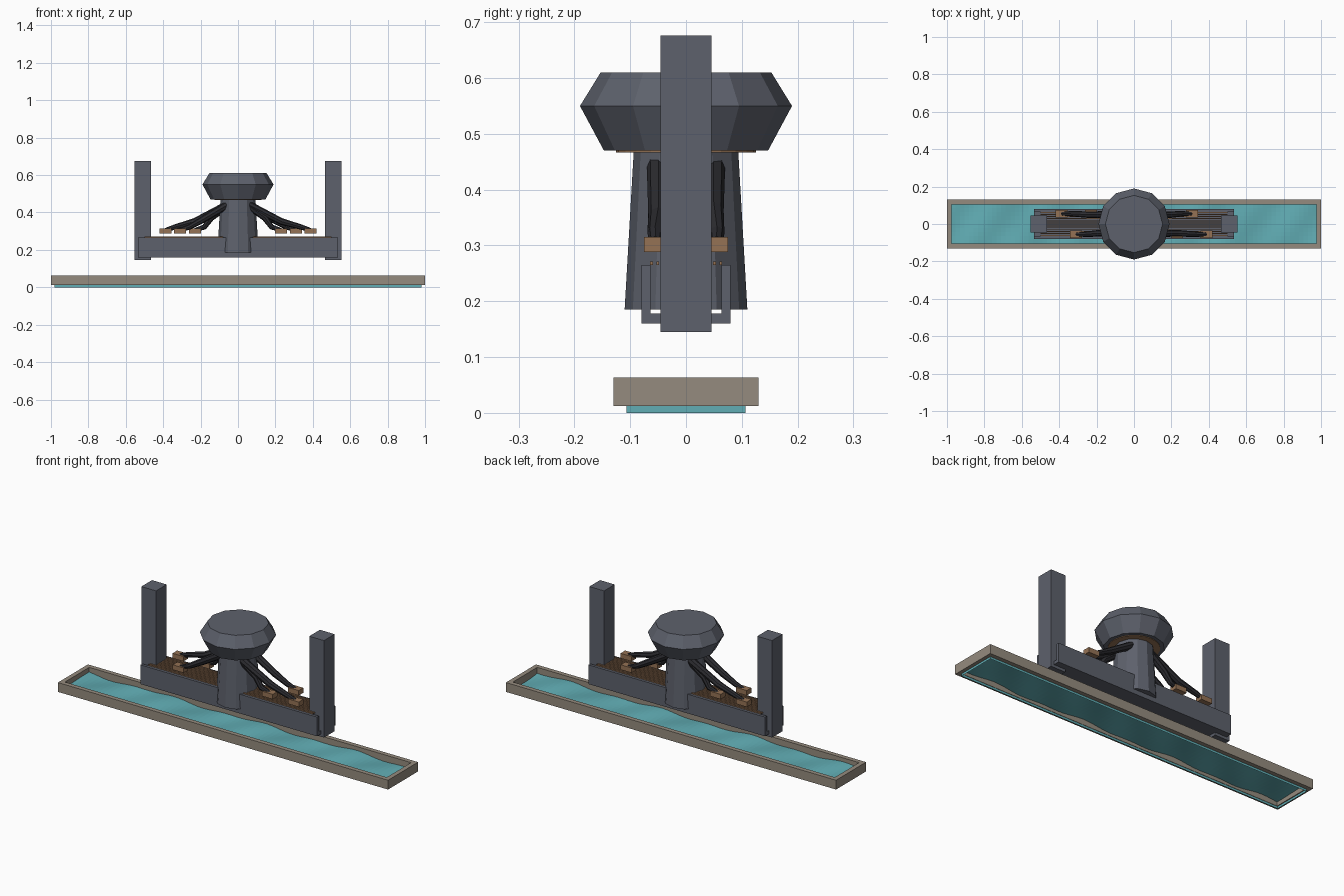
import bpy, bmesh, math
from mathutils import Vector

if "Cube" in bpy.data.objects:
    bpy.data.objects.remove(bpy.data.objects["Cube"])


def material(name, rgb):
    m = bpy.data.materials.new(name)
    m.diffuse_color = (*rgb, 1)
    m.use_nodes = True
    m.node_tree.nodes["Principled BSDF"].inputs["Base Color"].default_value = m.diffuse_color
    return m


SLATE = material("slate", (0.11, 0.12, 0.15))
DARK = material("dark_metal", (0.025, 0.025, 0.03))
WOOD = material("wood", (0.30, 0.17, 0.09))
STONE = material("stone", (0.30, 0.26, 0.21))
WATER = material("water", (0.12, 0.42, 0.46))


def finish(name, bm, mat):
    bmesh.ops.recalc_face_normals(bm, faces=bm.faces)
    me = bpy.data.meshes.new(name)
    bm.to_mesh(me)
    bm.free()
    ob = bpy.data.objects.new(name, me)
    bpy.context.collection.objects.link(ob)
    me.materials.append(mat)
    return ob


def box(name, lo, hi, mat):
    bm = bmesh.new()
    bmesh.ops.create_cube(bm, size=1)
    for v in bm.verts:
        v.co = [(a + b) / 2 + c * (b - a) for a, b, c in zip(lo, hi, v.co)]
    return finish(name, bm, mat)


def lathe(name, rings, sides, mat):
    """Stack of (radius, z) rings, capped at both ends."""
    bm = bmesh.new()
    loops = [[bm.verts.new((r * math.cos(math.tau * i / sides),
                            r * math.sin(math.tau * i / sides), z))
              for i in range(sides)] for r, z in rings]
    for a, b in zip(loops, loops[1:]):
        for i in range(sides):
            j = (i + 1) % sides
            bm.faces.new((a[i], a[j], b[j], b[i]))
    bm.faces.new(loops[0][::-1])
    bm.faces.new(loops[-1])
    return finish(name, bm, mat)


def tube(name, pts, mat, sides=8):
    """Tapered tube through (x, y, z, radius) points."""
    bm = bmesh.new()
    P = [Vector(p[:3]) for p in pts]
    loops = []
    for i, p in enumerate(P):
        d = (P[min(i + 1, len(P) - 1)] - P[max(i - 1, 0)]).normalized()
        u = d.cross(Vector((0, 0, 1))).normalized()
        w = u.cross(d)
        loops.append([bm.verts.new(p + pts[i][3] * (u * math.cos(math.tau * k / sides)
                                                  + w * math.sin(math.tau * k / sides)))
                      for k in range(sides)])
    for a, b in zip(loops, loops[1:]):
        for k in range(sides):
            j = (k + 1) % sides
            bm.faces.new((a[k], a[j], b[j], b[k]))
    bm.faces.new(loops[0])
    bm.faces.new(loops[-1])
    return finish(name, bm, mat)


# Stone basin rim, an open rectangular frame
bm = bmesh.new()
corners = [(-1, -1), (1, -1), (1, 1), (-1, 1)]
rim = [[bm.verts.new((sx * hx, sy * hy, z)) for sx, sy in corners]
       for hx, hy, z in ((1, .13, .012), (1, .13, .063), (.975, .105, .063), (.975, .105, .012))]
for a, b in zip(rim, rim[1:] + rim[:1]):
    for i in range(4):
        j = (i + 1) % 4
        bm.faces.new((a[i], a[j], b[j], b[i]))
finish("basin_rim", bm, STONE)

# Rippled water sheet with a skirt reaching the ground
bm = bmesh.new()
bmesh.ops.create_grid(bm, x_segments=80, y_segments=10, size=1)
for v in bm.verts:
    x, y = v.co.x * .98, v.co.y * .107
    v.co = (x, y, .032 + .006 * math.sin(11 * x + 9 * y) + .004 * math.sin(23 * x - 17 * y + 1))
border = [e for e in bm.edges if e.is_boundary]
new = bmesh.ops.extrude_edge_only(bm, edges=border)["geom"]
for v in new:
    if isinstance(v, bmesh.types.BMVert):
        v.co.z = 0
finish("water", bm, WATER)

# Channel-shaped body
box("body_floor", (-.535, -.065, .16), (.535, .065, .178), SLATE)
for s, n in ((-1, "front"), (1, "back")):
    a, b = sorted((s * .064, s * .08))
    box("body_wall_" + n, (-.535, a, .16), (.535, b, .265), SLATE)

# End towers
for s, n in ((-1, "left"), (1, "right")):
    a, b = sorted((s * .464, s * .553))
    box("tower_" + n, (a, -.046, .145), (b, .046, .676), SLATE)

# Strings stretched between the towers
for i in range(12):
    y = -.062 + i * .0113
    box(f"string_{i}", (-.5, y - .0025, .265), (.5, y + .0025, .271), WOOD)

# Central pillar, collar and twelve-sided head
lathe("pillar", [(.11, .185), (.093, .48)], 12, SLATE)
lathe("collar", [(.125, .467), (.125, .475)], 24, WOOD)
lathe("head", [(.147, .47), (.19, .55), (.153, .61)], 12, SLATE)

# Arms reaching from the head to wooden hammers
for s in (-1, 1):
    for i, (x, side) in enumerate(((.23, -1), (.31, 1), (.388, -1))):
        y = s * side * .055
        tag = f"{'right' if s > 0 else 'left'}_{i}"
        box("hammer_" + tag, (s * x - .033, y - .02, .288), (s * x + .033, y + .02, .315), WOOD)
        tube("arm_" + tag, [(s * .04, y * .9, .45, .021),
                            (s * (.04 + (x - .04) * .55), y * .9, .372 - .01 * i, .018),
                            (s * (x - .05), y, .322, .014),
                            (s * x, y, .306, .011)], DARK)
